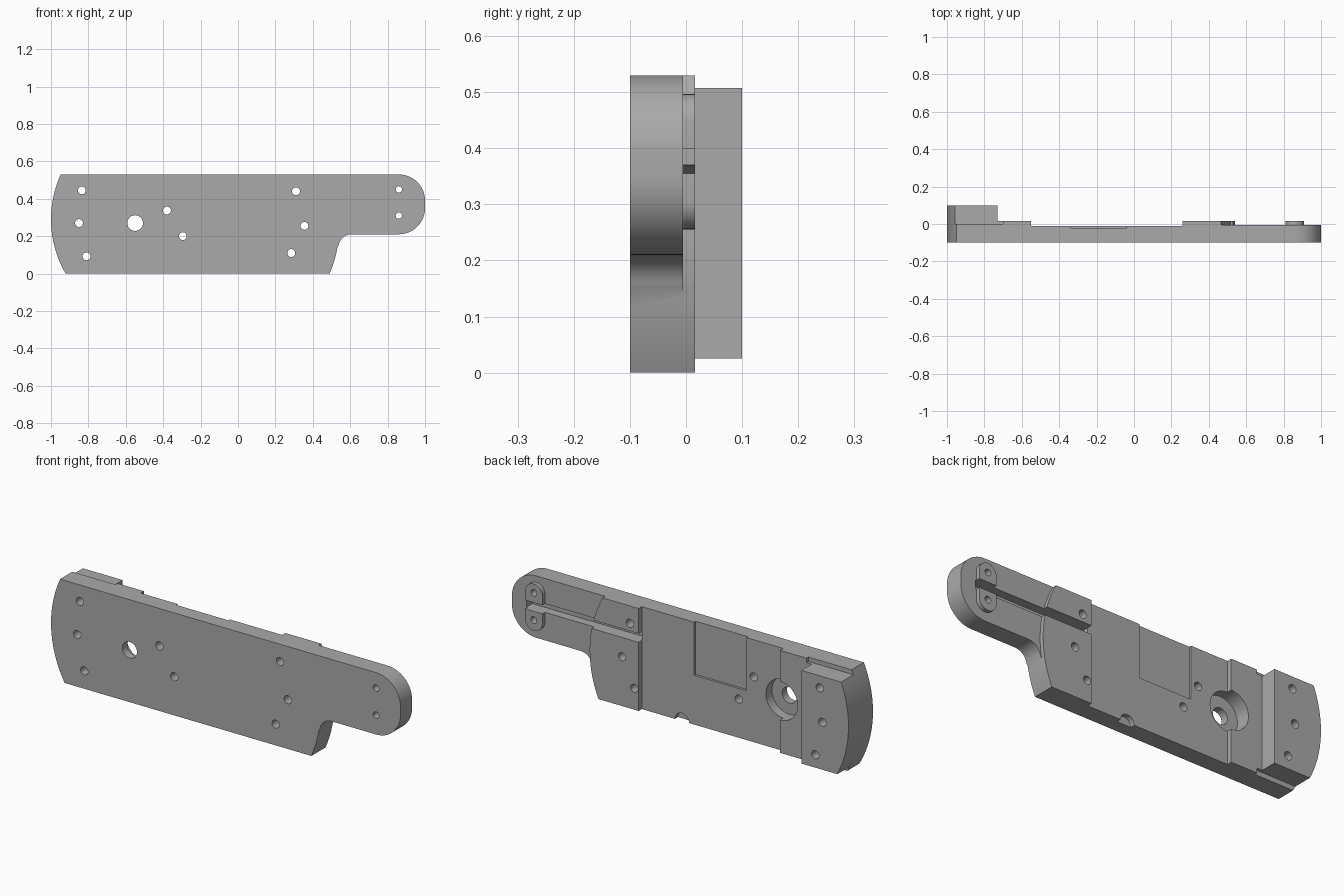
import bpy, math

cube = bpy.data.objects.get("Cube")
if cube:
    bpy.data.objects.remove(cube)

TOP = 0.53
steel = bpy.data.materials.new("grey metal")
steel.use_nodes = True
steel.diffuse_color = (0.4, 0.4, 0.4, 1)
steel.node_tree.nodes["Principled BSDF"].inputs["Base Color"].default_value = (0.4, 0.4, 0.4, 1)


def prism(name, profile, y0, y1):
    """Extrude an x-z profile from y0 to y1."""
    n = len(profile)
    area = sum(profile[i - 1][0] * profile[i][1] - profile[i][0] * profile[i - 1][1] for i in range(n))
    if area < 0:
        profile = profile[::-1]
    verts = [(x, y, z) for y in (y0, y1) for x, z in profile]
    faces = [list(range(n)), list(range(2 * n - 1, n - 1, -1))]
    faces += [[(i + 1) % n, i, n + i, n + (i + 1) % n] for i in range(n)]
    mesh = bpy.data.meshes.new(name)
    mesh.from_pydata(verts, [], faces)
    mesh.materials.append(steel)
    obj = bpy.data.objects.new(name, mesh)
    bpy.context.collection.objects.link(obj)
    return obj


def arc(cx, cz, r, a0, a1, n=14):
    angles = [math.radians(a0 + (a1 - a0) * i / n) for i in range(n + 1)]
    return [(cx + r * math.cos(a), cz + r * math.sin(a)) for a in angles]


def bulge(tip, mid, radius, z0, z1, side, n=16):
    """Shallow end curve whose outermost point is at (tip, mid)."""
    zs = [z0 + (z1 - z0) * i / n for i in range(n + 1)]
    return [(tip + side * (math.sqrt(radius ** 2 - (z - mid) ** 2) - radius), z) for z in zs]


def rect(x0, x1, z0, z1):
    return [(x0, z0), (x1, z0), (x1, z1), (x0, z1)]


def combine(body, tool, operation="DIFFERENCE"):
    mod = body.modifiers.new("shape", "BOOLEAN")
    mod.operation = operation
    mod.solver = "EXACT"
    mod.object = tool
    bpy.context.view_layer.objects.active = body
    bpy.ops.object.modifier_apply(modifier=mod.name)
    bpy.data.objects.remove(tool)


def cut(profile, y0, y1=0.2):
    combine(plate, prism("cutter", profile, y0, y1))


# Side plate outline: curved ends, narrow rounded arm on the left
outline = bulge(0.54, 0.24, 0.6, 0, 0.14, 1, 6)
outline += arc(0.607, 0.14, 0.07, 180, 90, 10)[1:]
outline += arc(0.86, 0.35, 0.14, -90, 0) + arc(0.86, 0.39, 0.14, 0, 90)
outline += bulge(-1, 0.29, 0.58, TOP, 0, -1)
plate = prism("side_plate", outline, -0.1, 0.1)

# Stepped back: thick end block, raised pads, thinner middle
cut(rect(-0.73, 1.1, -0.1, 0.7), 0.016)
cut(rect(-0.55, 0.26, -0.1, 0.7), -0.01)
for z0, z1 in ((0.507, 0.7), (-0.1, 0.025)):
    cut(rect(-1.1, -0.73, z0, z1), 0.016)
    cut(rect(-0.96, -0.70, z0, z1), 0)

# Arm face, lowered beyond the curved pad edge
cut(bulge(0.54, 0.24, 0.6, 0.14, 0.6, 1, 20) + [(1.1, 0.6), (1.1, 0.14)], -0.005)

# Long boss on the arm, then the groove through boss and pad
boss = arc(0.86, 0.447, 0.05, 0, 180) + arc(0.86, 0.305, 0.05, 180, 360)
combine(plate, prism("boss", boss, -0.03, 0.016), "UNION")
cut(rect(0.26, 0.915, 0.355, 0.40), -0.05)

# Shallow pocket, counterbore and small edge notch
cut(rect(-0.34, -0.04, 0.255, 0.7), -0.022)
cut(arc(-0.55, 0.27, 0.1, 0, 351, 39), -0.06)
cut(arc(0.03, 0, 0.04, 0, 345, 23), -0.035)

# Through holes
holes = [(-0.55, 0.27, 0.042), (0.86, 0.45, 0.017), (0.86, 0.31, 0.017)]
holes += [(x, z, 0.021) for x, z in (
    (-0.835, 0.445), (-0.85, 0.27), (-0.81, 0.092), (-0.38, 0.337),
    (-0.295, 0.2), (0.31, 0.44), (0.355, 0.255), (0.285, 0.11))]
for x, z, r in holes:
    cut(arc(x, z, r, 0, 345, 23), -0.2)

bpy.ops.object.select_all(action="DESELECT")
plate.select_set(True)
bpy.context.view_layer.objects.active = plate
bpy.ops.object.shade_smooth_by_angle(angle=math.radians(30))
